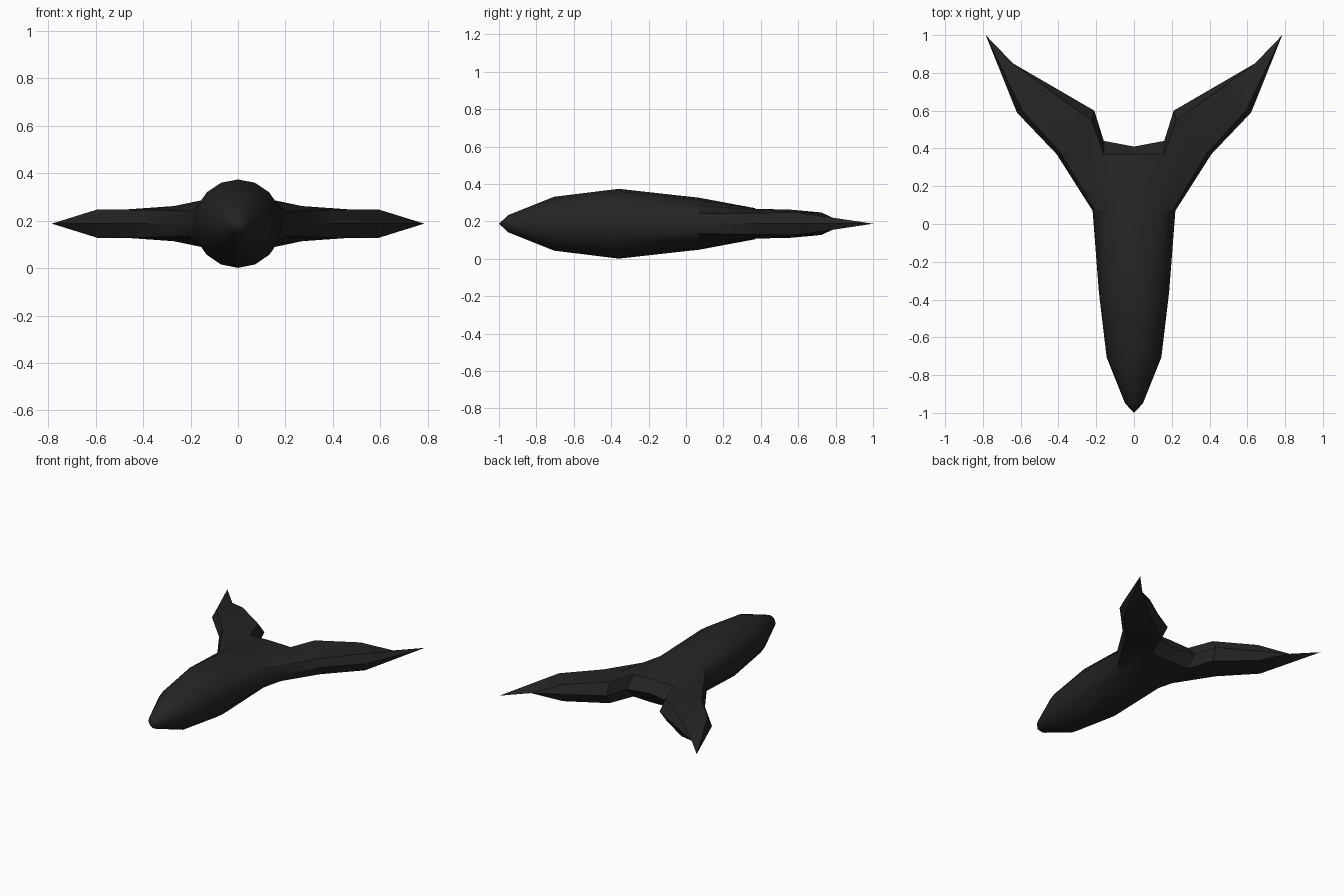
import bpy, bmesh, math

if "Cube" in bpy.data.objects:
    bpy.data.objects.remove(bpy.data.objects["Cube"])

MID = 0.1875          # height of the horizontal symmetry plane
SEG = 4               # body segments per quarter (16-sided hull)

mat = bpy.data.materials.new("charcoal black")
mat.diffuse_color = (0.018, 0.018, 0.018, 1)
mat.use_nodes = True
mat.node_tree.nodes["Principled BSDF"].inputs["Base Color"].default_value = mat.diffuse_color

# hull stations: y, half width, half height
stations = [(-0.95, 0.047, 0.046), (-0.705, 0.145, 0.144),
            (-0.36, 0.186, 0.1865), (0.07, 0.219, 0.139)]
rings = []
for y, rx, rz in stations:
    angles = [math.pi / 2 * i / SEG for i in range(SEG + 1)]
    rings.append([(rx * math.cos(a), y, rz * math.sin(a)) for a in angles])

# last station spreads out into the wing root, from leading edge to centre top
root = [(0.41, 0.37, 0), (0.39, 0.38, 0.058), (0.27, 0.38, 0.074),
        (0.16, 0.37, 0.079), (0, 0.37, 0.083)]
rings.append(root)

quarter = []          # faces of the upper right quarter, as point lists
nose = (0, -1.0, 0)
for i in range(SEG):
    quarter.append([nose, rings[0][i], rings[0][i + 1]])
    for a, b in zip(rings, rings[1:]):
        quarter.append([a[i], b[i], b[i + 1], a[i + 1]])

# wing key points
notch, notch_mid = (0.16, 0.44, 0), (0, 0.41, 0)
rear_top, rear_edge = (0.225, 0.55, 0.076), (0.21, 0.60, 0)
out_front, out_rear = (0.592, 0.60, 0.06), (0.47, 0.725, 0.06)
out_lead, out_trail = (0.62, 0.59, 0), (0.64, 0.85, 0)
tip = (0.785, 1.0, 0)
lead, front, mid, inner, centre = root

quarter += [
    [lead, front, out_front, out_lead],            # leading edge
    [front, mid, out_rear, out_front],             # upper skin
    [mid, inner, rear_top], [mid, rear_top, out_rear],
    [rear_top, rear_edge, out_trail, out_rear],    # trailing edge
    [inner, notch, rear_edge, rear_top],           # notch side
    [centre, inner, notch, notch_mid],             # tail face
    [out_lead, out_front, tip],                    # wing tip
    [out_front, out_rear, out_trail], [out_front, out_trail, tip],
]

# mirror the quarter left/right and up/down, then weld
bm = bmesh.new()
for sx in (1, -1):
    for sz in (1, -1):
        for face in quarter:
            bm.faces.new([bm.verts.new((x * sx, y, MID + z * sz)) for x, y, z in face])
bmesh.ops.remove_doubles(bm, verts=bm.verts, dist=1e-4)
bmesh.ops.recalc_face_normals(bm, faces=bm.faces)

mesh = bpy.data.meshes.new("winged_hull")
bm.to_mesh(mesh)
bm.free()
mesh.materials.append(mat)
hull = bpy.data.objects.new("winged_hull", mesh)
bpy.context.collection.objects.link(hull)

# smooth hull, crisp wing edges
bpy.context.view_layer.objects.active = hull
hull.select_set(True)
bpy.ops.object.shade_smooth_by_angle(angle=math.radians(30))
